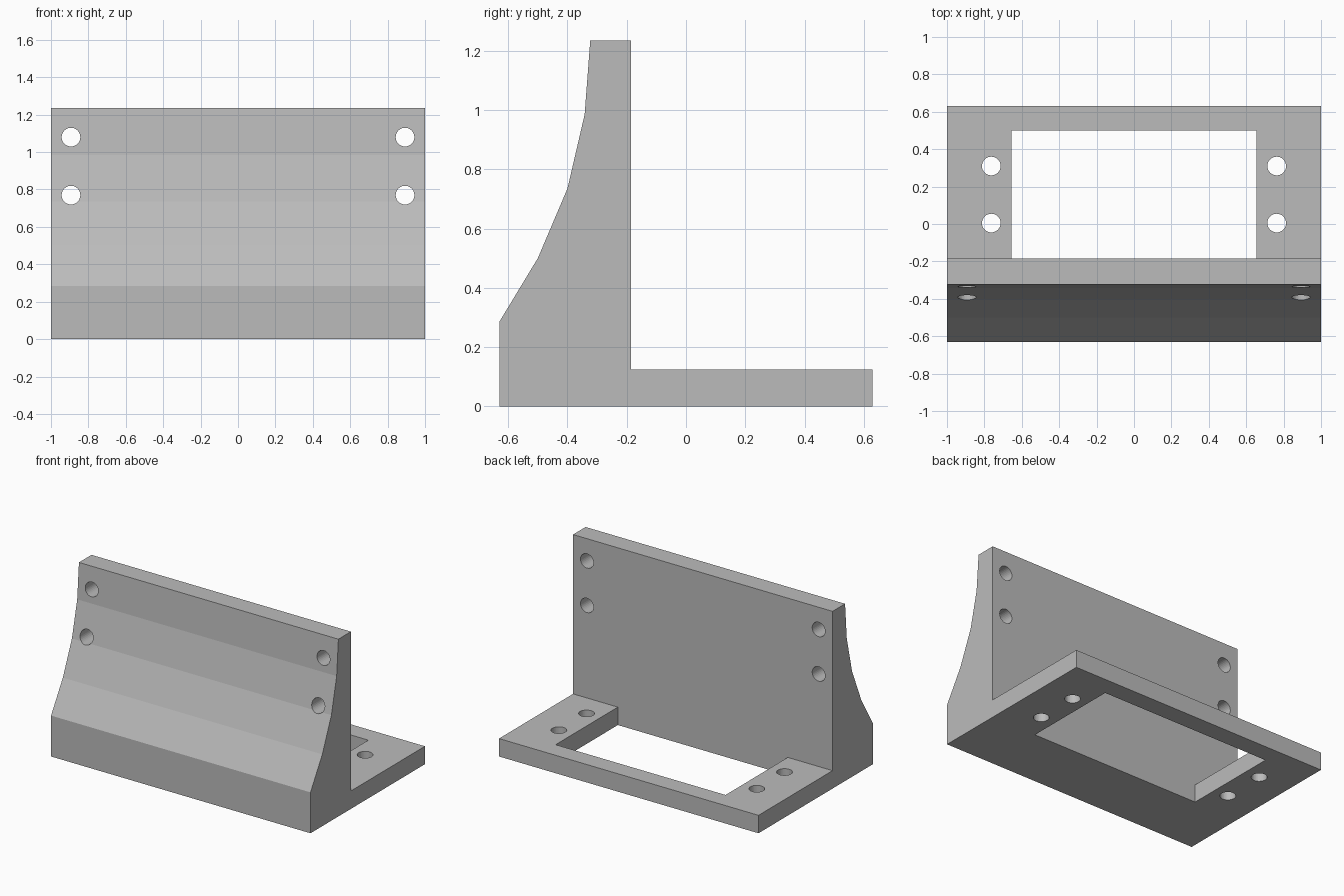
import bpy
import bmesh
from mathutils import Matrix, Vector

cube = bpy.data.objects.get("Cube")
if cube:
    bpy.data.objects.remove(cube, do_unlink=True)

# One plain grey for the whole bracket
grey = bpy.data.materials.new("plain_grey")
grey.use_nodes = True
colour = (0.5, 0.5, 0.5, 1)
grey.diffuse_color = colour
grey.node_tree.nodes["Principled BSDF"].inputs["Base Color"].default_value = colour


def make_object(name, bm):
    bmesh.ops.recalc_face_normals(bm, faces=bm.faces)
    mesh = bpy.data.meshes.new(name)
    bm.to_mesh(mesh)
    bm.free()
    mesh.materials.append(grey)
    obj = bpy.data.objects.new(name, mesh)
    bpy.context.collection.objects.link(obj)
    return obj


def cut(target, name, bm):
    cutter = make_object(name, bm)
    cutter.hide_render = True
    cutter.hide_viewport = True
    cutter.display_type = 'WIRE'
    mod = target.modifiers.new(name, 'BOOLEAN')
    mod.operation = 'DIFFERENCE'
    mod.solver = 'EXACT'
    mod.object = cutter


def add_hole(bm, centre, depth, turn=Matrix()):
    bmesh.ops.create_cone(bm, cap_ends=True, segments=32, radius1=0.05,
                          radius2=0.05, depth=depth,
                          matrix=Matrix.Translation(centre) @ turn)


# Side profile (y, z): stepped concave front, upright wall and flat base
front, wall_back, base_back = -0.63, -0.185, 0.63
base_top, wall_top = 0.125, 1.235
profile = [(front, 0), (base_back, 0), (base_back, base_top),
           (wall_back, base_top), (wall_back, wall_top), (-0.323, wall_top),
           (-0.342, 0.985), (-0.4, 0.735), (-0.5, 0.5), (front, 0.285)]
bm = bmesh.new()
side = bm.faces.new([bm.verts.new((-1, y, z)) for y, z in profile])
grown = bmesh.ops.extrude_face_region(bm, geom=[side])["geom"]
bmesh.ops.translate(bm, vec=(2, 0, 0),
                    verts=[v for v in grown if isinstance(v, bmesh.types.BMVert)])
bracket = make_object("angle_bracket", bm)

# Rectangular window in the base, flush with the back of the wall
window_back = 0.5
bm = bmesh.new()
centre = Vector((0, (wall_back + window_back) / 2, 0))
size = Matrix.Diagonal((1.31, window_back - wall_back, 0.5, 1))
bmesh.ops.create_cube(bm, size=1, matrix=Matrix.Translation(centre) @ size)
cut(bracket, "base_window_cutter", bm)

# Bolt holes, two on each side of the wall and of the base
wall_holes, base_holes = bmesh.new(), bmesh.new()
for s in (-1, 1):
    for z in (1.08, 0.77):
        add_hole(wall_holes, (s * 0.893, -0.3, z), 0.6,
                 Matrix.Rotation(1.5707963, 4, 'X'))
    for y in (0.31, 0.005):
        add_hole(base_holes, (s * 0.763, y, 0.06), 0.4)
cut(bracket, "wall_hole_cutter", wall_holes)
cut(bracket, "base_hole_cutter", base_holes)

# Keep the flat facets crisp while the bores shade smooth
bpy.context.view_layer.objects.active = bracket
bracket.select_set(True)
for mod in list(bracket.modifiers):
    bpy.ops.object.modifier_apply(modifier=mod.name)
for name in ("base_window_cutter", "wall_hole_cutter", "base_hole_cutter"):
    bpy.data.objects.remove(bpy.data.objects[name], do_unlink=True)
bpy.ops.object.shade_flat()
